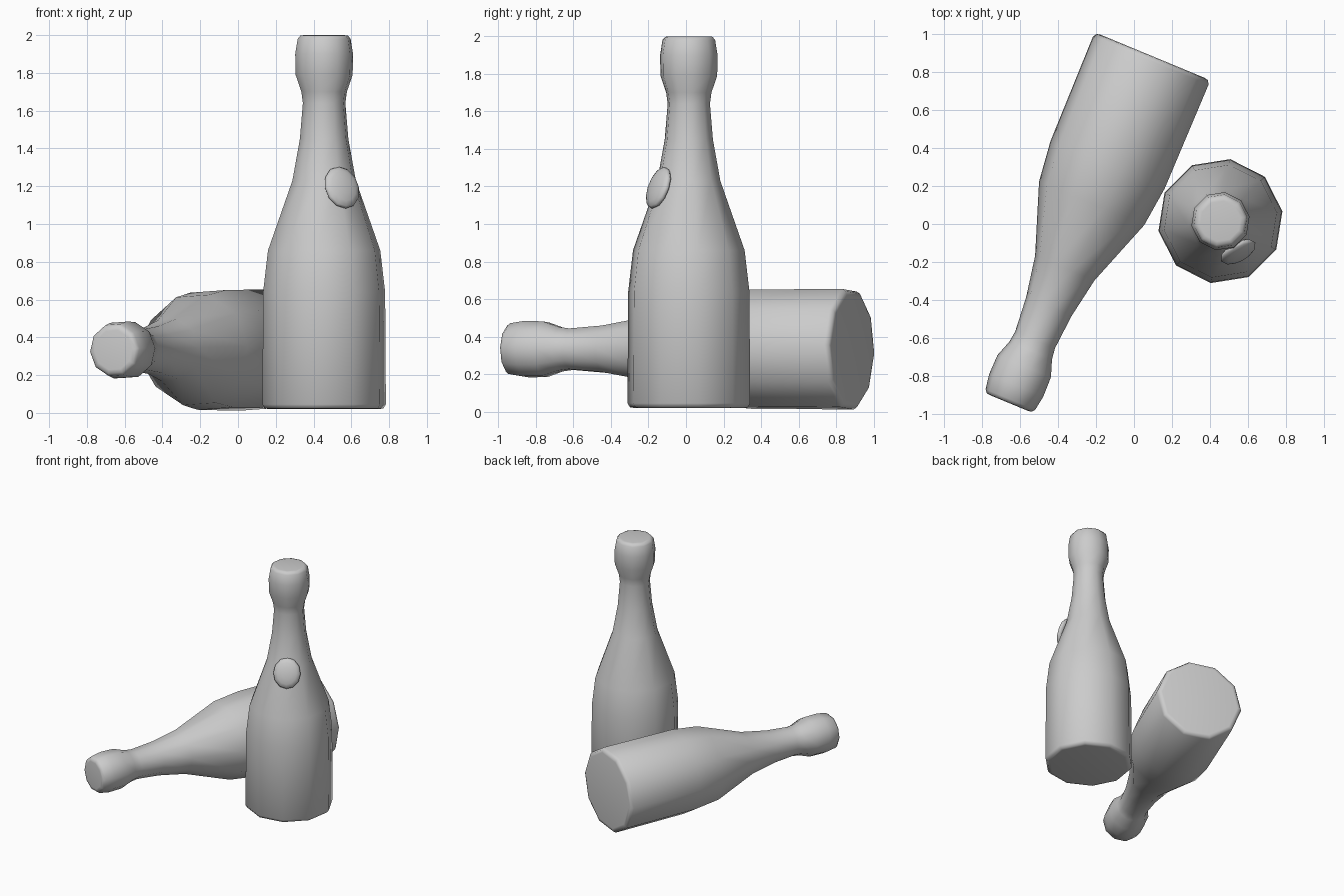
import bpy, bmesh, math
from mathutils import Matrix, Vector

cube = bpy.data.objects.get("Cube")
if cube:
    bpy.data.objects.remove(cube, do_unlink=True)

# Single grey finish
grey = bpy.data.materials.new("plain grey")
grey.use_nodes = True
grey.diffuse_color = (0.6, 0.6, 0.6, 1)
grey.node_tree.nodes["Principled BSDF"].inputs["Base Color"].default_value = (0.6, 0.6, 0.6, 1)

SIDES = 10
# Bottle outline: (radius, height above the base)
PROFILE = [(0.295, 0), (0.318, 0.004), (0.331, 0.025), (0.327, 0.62), (0.301, 0.84),
           (0.17, 1.21), (0.13, 1.43), (0.114, 1.62), (0.122, 1.68), (0.153, 1.77),
           (0.155, 1.88), (0.142, 1.96), (0.128, 1.977), (0.108, 1.98)]


def finish(name, bm, matrix, angle):
    bmesh.ops.recalc_face_normals(bm, faces=bm.faces)
    mesh = bpy.data.meshes.new(name)
    bm.to_mesh(mesh)
    bm.free()
    mesh.materials.append(grey)
    obj = bpy.data.objects.new(name, mesh)
    obj.matrix_world = matrix
    bpy.context.collection.objects.link(obj)
    bpy.ops.object.select_all(action='DESELECT')
    obj.select_set(True)
    bpy.context.view_layer.objects.active = obj
    bpy.ops.object.shade_smooth_by_angle(angle=math.radians(angle))
    return obj


def bottle(name, matrix, turn):
    """Revolve the outline into a closed ten-sided bottle."""
    bm = bmesh.new()
    rings = []
    for r, z in PROFILE:
        angles = [math.radians(turn) + math.tau * i / SIDES for i in range(SIDES)]
        rings.append([bm.verts.new((r * math.cos(a), r * math.sin(a), z)) for a in angles])
    for low, high in zip(rings, rings[1:]):
        for i in range(SIDES):
            j = (i + 1) % SIDES
            bm.faces.new((low[i], low[j], high[j], high[i]))
    bm.faces.new(rings[0][::-1])
    bm.faces.new(rings[-1])
    return finish(name, bm, matrix, 60)


def frame(x_axis, y_axis, z_axis, origin):
    m = Matrix((x_axis, y_axis, z_axis)).transposed().to_4x4()
    m.translation = origin
    return m


# Standing bottle
bottle("standing_bottle", Matrix.Translation((0.456, 0.015, 0.02)), 9)

# Bottle lying on its side, neck towards the front right
a = math.radians(22.5)
axis = Vector((-math.sin(a), -math.cos(a), 0))
side = Vector((math.cos(a), -math.sin(a), 0))
bottle("lying_bottle", frame(side, Vector((0, 0, 1)), axis, (0.098, 0.885, 0.333)), 4)

# Oval seal on the shoulder of the standing bottle
yaw, pitch = math.radians(-61), math.radians(20)
out = Vector((math.cos(yaw) * math.cos(pitch), math.sin(yaw) * math.cos(pitch), math.sin(pitch)))
across = Vector((-math.sin(yaw), math.cos(yaw), 0))
bm = bmesh.new()
bmesh.ops.create_uvsphere(bm, u_segments=12, v_segments=8, radius=1)
bmesh.ops.scale(bm, vec=(0.103, 0.118, 0.034), verts=bm.verts)
finish("shoulder_seal", bm, frame(across, out.cross(across), out, (0.55, -0.147, 1.193)), 80)
